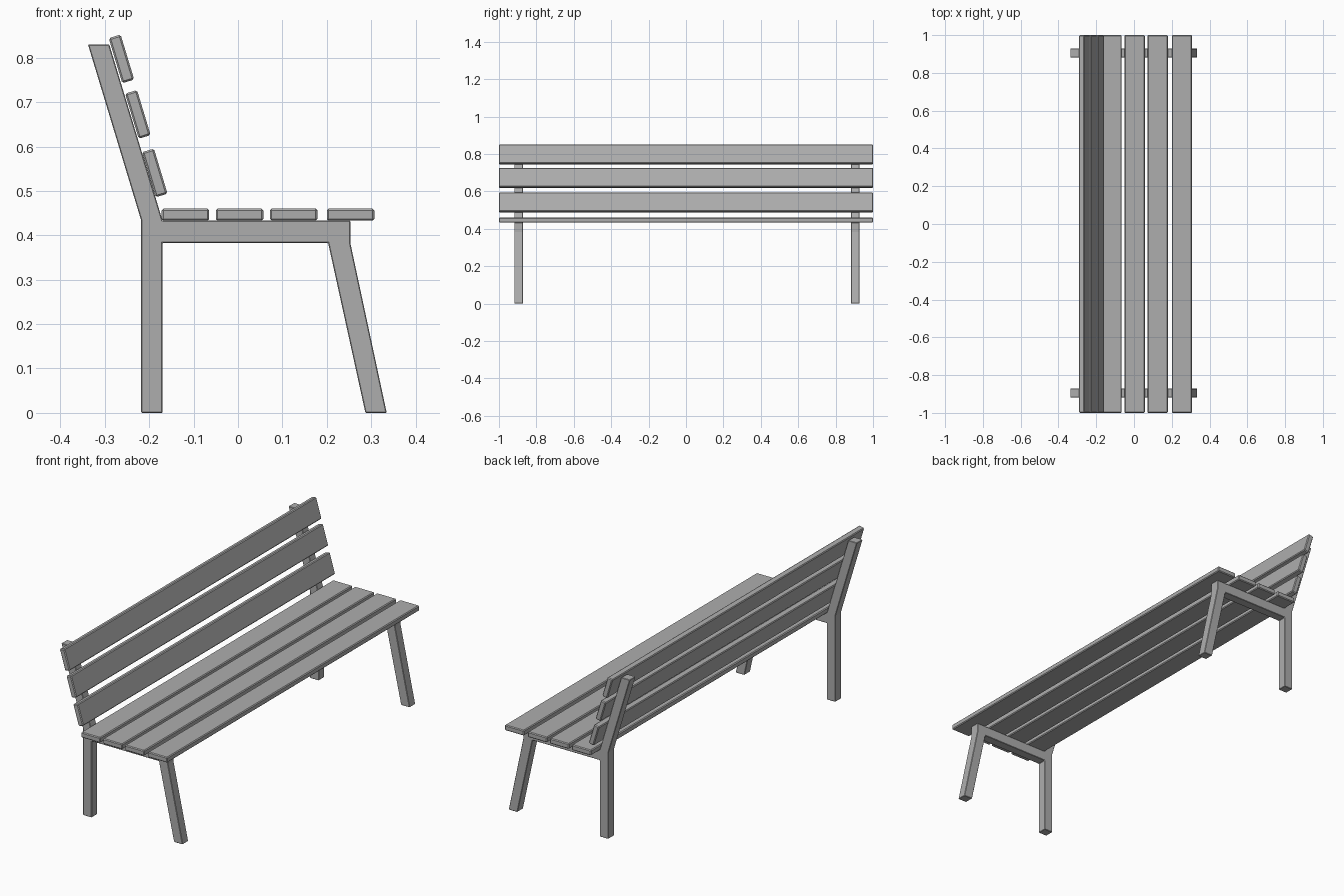
import bpy
import bmesh
from math import radians
from mathutils import Matrix, Vector

default = bpy.data.objects.get("Cube")
if default:
    bpy.data.objects.remove(default, do_unlink=True)

# One plain grey for the whole bench
grey = bpy.data.materials.new("plain_grey")
grey.use_nodes = True
colour = (0.42, 0.42, 0.42, 1)
grey.diffuse_color = colour
grey.node_tree.nodes["Principled BSDF"].inputs["Base Color"].default_value = colour


def finish(name, bm, bevel):
    """Turn a bmesh into a grey object with slightly eased edges."""
    bmesh.ops.recalc_face_normals(bm, faces=bm.faces)
    mesh = bpy.data.meshes.new(name)
    bm.to_mesh(mesh)
    bm.free()
    mesh.materials.append(grey)
    obj = bpy.data.objects.new(name, mesh)
    bpy.context.collection.objects.link(obj)
    mod = obj.modifiers.new("eased_edges", "BEVEL")
    mod.width = bevel
    mod.segments = 1
    mod.limit_method = "ANGLE"
    mod.angle_limit = radians(40)
    return obj


def slat(name, x, z, width, thickness, tilt=0):
    """Full-length board centred at x, z and leaning about the long axis."""
    bm = bmesh.new()
    bmesh.ops.create_cube(bm, size=1)
    place = (Matrix.Translation((x, 0, z)) @ Matrix.Rotation(tilt, 4, "Y")
             @ Matrix.Diagonal((width, 2, thickness, 1)))
    bmesh.ops.transform(bm, matrix=place, verts=bm.verts)
    return finish(name, bm, 0.004)


def frame(name, y, width=0.046):
    """Back post, seat rail and splayed front leg as one extruded outline."""
    outline = [(-0.218, 0), (-0.17, 0), (-0.17, 0.383), (0.203, 0.383),
               (0.287, 0), (0.335, 0), (0.253, 0.383), (0.253, 0.433),
               (-0.17, 0.433), (-0.29, 0.83), (-0.338, 0.83), (-0.218, 0.433)]
    bm = bmesh.new()
    face = bm.faces.new([bm.verts.new((x, y - width / 2, z)) for x, z in outline])
    out = bmesh.ops.extrude_face_region(bm, geom=[face])
    moved = [v for v in out["geom"] if isinstance(v, bmesh.types.BMVert)]
    bmesh.ops.translate(bm, verts=moved, vec=Vector((0, width, 0)))
    return finish(name, bm, 0.002)


# Supporting end frames
frame("end_frame_near", -0.895)
frame("end_frame_far", 0.905)

# Seat boards, with a wider gap before the front one
for i, x in enumerate((-0.1185, 0.0035, 0.1255, 0.2535)):
    slat(f"seat_slat_{i + 1}", x, 0.4465, 0.107, 0.027)

# Backrest boards, leaning with the posts
for i, (x, z) in enumerate(((-0.1875, 0.5405), (-0.2255, 0.6725), (-0.2625, 0.7975))):
    slat(f"back_slat_{i + 1}", x, z, 0.028, 0.106, radians(-16.8))
